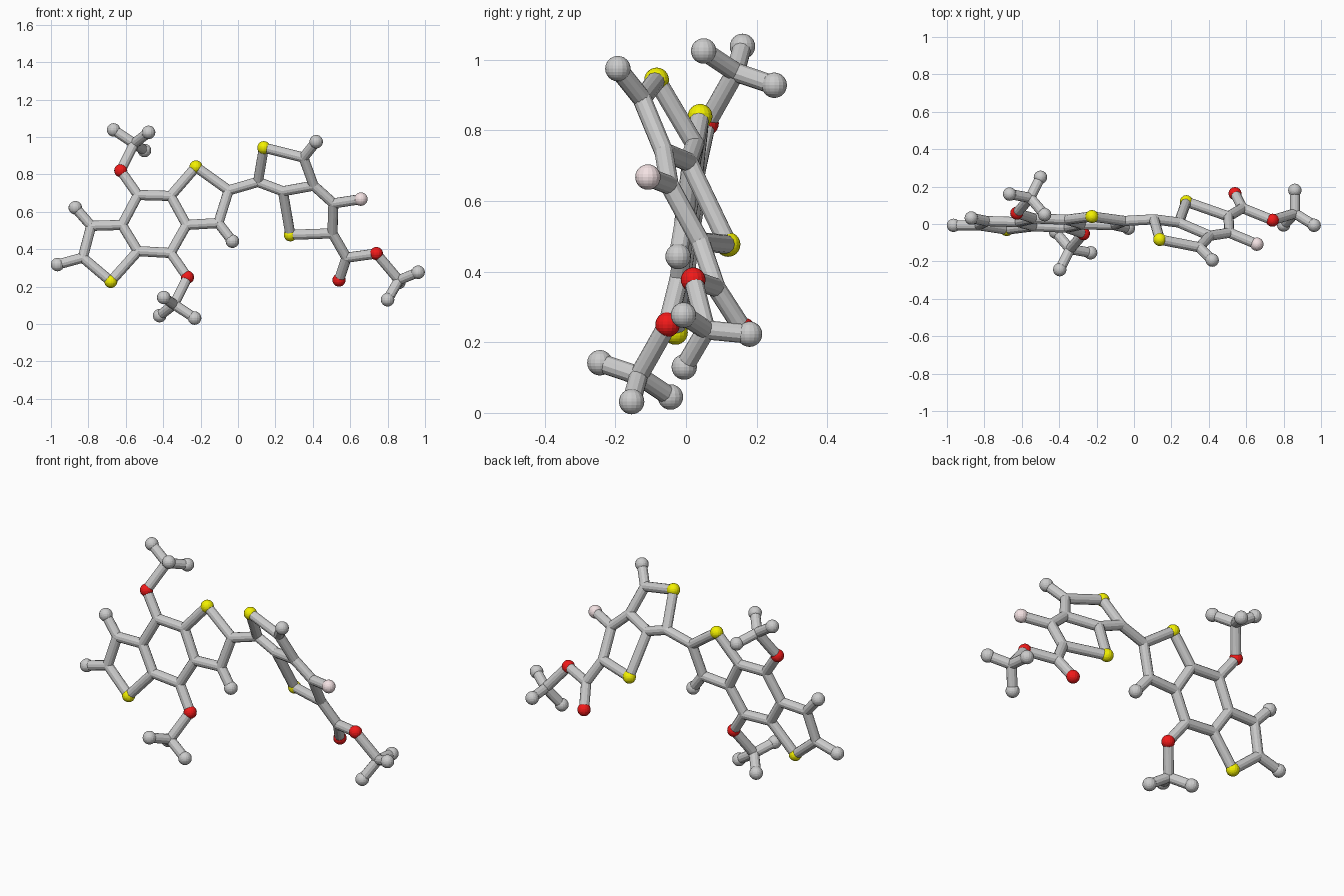
import bpy, bmesh
from mathutils import Vector, Matrix

if "Cube" in bpy.data.objects:
    bpy.data.objects.remove(bpy.data.objects["Cube"])

STICK_R, BALL_R, STICK_SIDES = 0.027, 0.036, 12


def core_y(x, z):
    """Slightly tilted plane of the three fused rings."""
    return 0.005 + 0.14 * (z - 0.535) - 0.035 * (x + 0.4475)


def side_y(x, z):
    """Twisted plane of the two-ring unit and its ester tail."""
    return 0.467 - 0.331 * x - 0.535 * z


# Joint positions: first letter is the element
core = {"C1": (-.785, .525), "C2": (-.83, .355), "S1": (-.68, .228), "C3": (-.535, .39),
        "C4": (-.62, .53), "C5": (-.535, .69), "C6": (-.36, .685), "C7": (-.275, .53),
        "C8": (-.36, .38), "S2": (-.225, .84), "C9": (-.05, .715), "C10": (-.105, .54),
        "H1": (-.87, .622), "H2": (-.965, .318), "H3": (-.03, .443)}
side = {"C13": (.107, .76), "S3": (.138, .943), "C14": (.35, .89), "C15": (.405, .74),
        "C16": (.24, .71), "S4": (.28, .477), "C17": (.505, .485), "C19": (.51, .645),
        "F1": (.657, .668), "H4": (.418, .975), "C18": (.58, .355), "O3": (.54, .235),
        "O4": (.74, .377), "C20": (.86, .235)}
pos = {n: Vector((x, core_y(x, z), z)) for n, (x, z) in core.items()}
pos.update({n: Vector((x, side_y(x, z), z)) for n, (x, z) in side.items()})
pos.update({"H5": Vector((.963, -.007, .277)), "H6": Vector((.80, -.005, .13)),
            "H7": Vector((.86, .18, .223))})

# Methoxy arm, repeated by point symmetry through the core centre
arm = {"O1": (-.627, .058, .82), "C11": (-.555, .14, .965), "H8": (-.665, .16, 1.038),
       "H9": (-.478, .05, 1.025), "H10": (-.50, .25, .928)}
twin = {"O1": "O2", "C11": "C12", "H8": "H11", "H9": "H12", "H10": "H13"}
centre = Vector((-.4485, .003, .535))
for n, p in arm.items():
    pos[n] = Vector(p)
    pos[twin[n]] = 2 * centre - Vector(p)

chains = ["C4 C1 C2 S1 C3 C4 C5 C6 C7 C8 C3", "C6 S2 C9 C10 C7", "C1 H1", "C2 H2", "C10 H3",
          "C5 O1 C11 H8", "C11 H9", "C11 H10", "C8 O2 C12 H11", "C12 H12", "C12 H13",
          "C9 C13 S3 C14 C15 C16 C13", "C16 S4 C17 C19 C15", "C19 F1", "C14 H4",
          "C17 C18 O3", "C18 O4 C20 H5", "C20 H6", "C20 H7"]


def make_object(name, bm, colour=None):
    me = bpy.data.meshes.new(name)
    bm.to_mesh(me)
    bm.free()
    ob = bpy.data.objects.new(name, me)
    bpy.context.collection.objects.link(ob)
    if colour:
        mat = bpy.data.materials.new(name + "_colour")
        mat.diffuse_color = (*colour, 1)
        mat.use_nodes = True
        mat.node_tree.nodes["Principled BSDF"].inputs["Base Color"].default_value = mat.diffuse_color
        me.materials.append(mat)
    return ob


# Bonds: straight rods between joints
bm = bmesh.new()
for chain in chains:
    names = chain.split()
    for a, b in zip(names, names[1:]):
        d = pos[b] - pos[a]
        m = Matrix.Translation((pos[a] + pos[b]) / 2) @ d.to_track_quat('Z', 'Y').to_matrix().to_4x4()
        bmesh.ops.create_cone(bm, cap_ends=True, segments=STICK_SIDES, radius1=STICK_R,
                              radius2=STICK_R, depth=d.length, matrix=m)
make_object("bond_rods", bm)

# Atoms: small ring joints and larger balls per element
kinds = {"C": ("carbon_joints", STICK_R, None),
         "H": ("end_balls", BALL_R, None),
         "S": ("sulfur_balls", BALL_R - .001, (.9, .88, 0)),
         "O": ("oxygen_balls", BALL_R - .001, (.88, .01, .01)),
         "F": ("fluorine_ball", BALL_R, (.9, .76, .77))}
for key, (name, radius, colour) in kinds.items():
    bm = bmesh.new()
    for n, p in pos.items():
        if n[0] == key:
            bmesh.ops.create_uvsphere(bm, u_segments=16, v_segments=12, radius=radius,
                                      matrix=Matrix.Translation(p))
    make_object(name, bm, colour)
